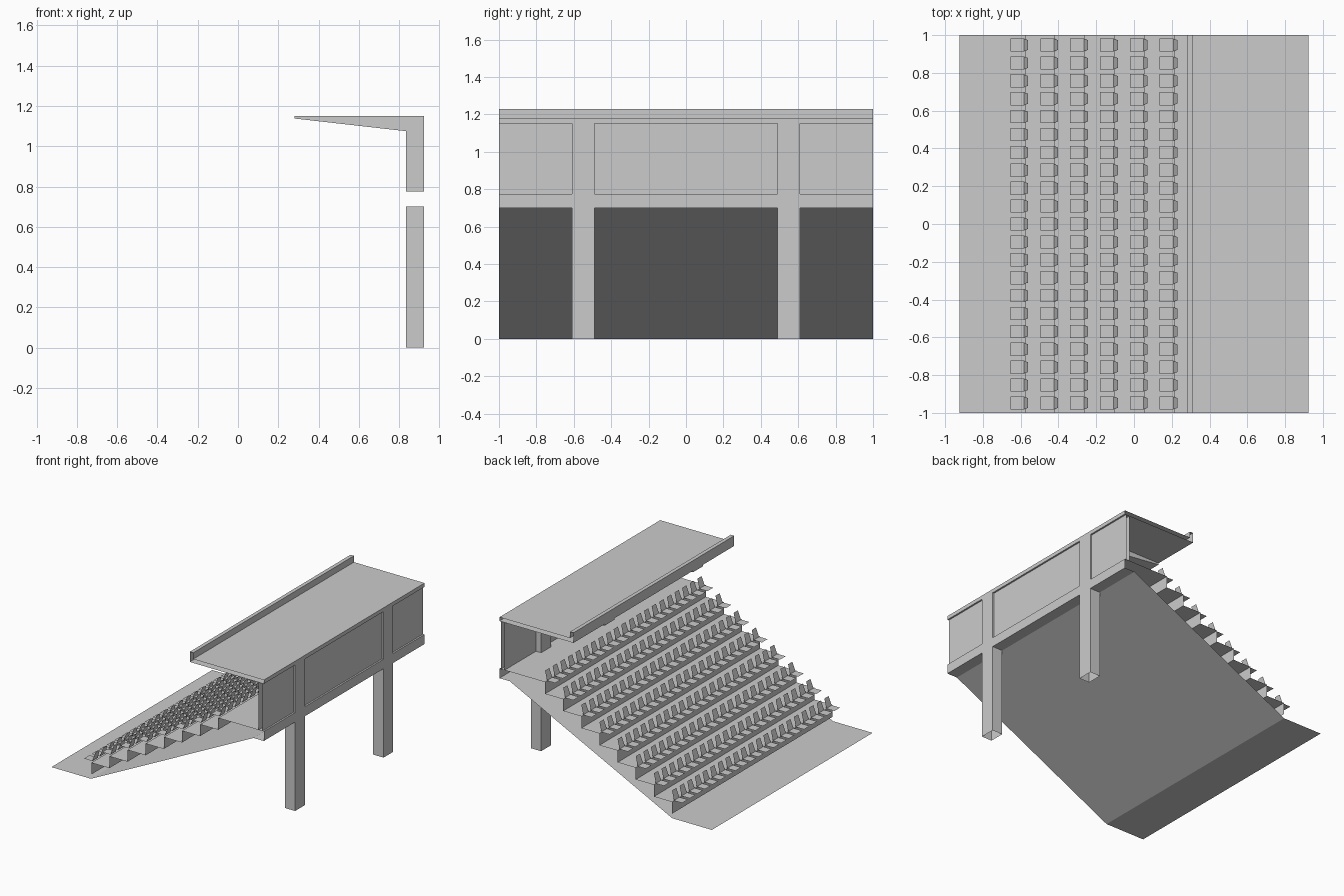
import bpy, bmesh

cube = bpy.data.objects.get("Cube")
if cube:
    bpy.data.objects.remove(cube, do_unlink=True)

grey = bpy.data.materials.new("concrete_grey")
grey.use_nodes = True
tone = (0.6, 0.6, 0.6, 1)
grey.diffuse_color = tone
grey.node_tree.nodes["Principled BSDF"].inputs["Base Color"].default_value = tone


def finish(name, bm):
    mesh = bpy.data.meshes.new(name)
    bm.to_mesh(mesh)
    bm.free()
    mesh.materials.append(grey)
    obj = bpy.data.objects.new(name, mesh)
    bpy.context.scene.collection.objects.link(obj)
    return obj


def add_strip(bm, profile, y0=-1, y1=1):
    """Sweep an open x-z profile along y; the visible side is on its left."""
    near = [bm.verts.new((x, y0, z)) for x, z in profile]
    far = [bm.verts.new((x, y1, z)) for x, z in profile]
    for i in range(len(profile) - 1):
        bm.faces.new((near[i], near[i + 1], far[i + 1], far[i]))
    return near, far


def sheet(name, profile):
    bm = bmesh.new()
    add_strip(bm, profile)
    return finish(name, bm)


def solid(name, outline, y0, y1):
    """Closed prism from a clockwise x-z outline."""
    bm = bmesh.new()
    near, far = add_strip(bm, outline, y0, y1)
    bm.faces.new((near[0], near[-1], far[-1], far[0]))
    bm.faces.new(near[::-1])
    bm.faces.new(far)
    bmesh.ops.recalc_face_normals(bm, faces=bm.faces)
    return finish(name, bm)


# Main levels and positions
back, inner = 0.925, 0.835
floor_z, beam_z, soffit_z, roof_z = 0.775, 0.70, 1.15, 1.18
rows, run, first_x, first_z = 8, 0.158, -0.578, 0.127
rise = (floor_z - first_z) / (rows - 1)

# Ground apron and sloping underside
sheet("ground_apron", [(-0.925, 0), (-0.58, 0)])
sheet("sloping_underside", [(inner, beam_z), (-0.58, 0)])

# Stepped terrace ending in the upper floor
steps = []
for i in range(rows):
    x, z = first_x + i * run, first_z + i * rise
    steps += [(x, z - rise), (x, z)]
steps.append((back, floor_z))
sheet("terrace_steps", steps)

# Edge beam behind the upper floor
sheet("edge_beam", [(back, floor_z), (back, beam_z), (inner, beam_z)])

# Roof slab with front lip
sheet("roof", [(back, soffit_z), (0.28, soffit_z), (0.28, 1.23), (0.31, 1.23),
               (0.31, roof_z), (back, roof_z), (back, soffit_z)])

# Rear wall panels, outside and inside skins
sheet("rear_wall_outer", [(0.912, soffit_z), (0.912, floor_z)])
sheet("rear_wall_inner", [(0.88, floor_z), (0.88, soffit_z)])

# Two frames: open-ended lower pillar, upper post with tapered roof bracket
for side, yc in (("right", -0.55), ("left", 0.55)):
    y0, y1 = yc - 0.06, yc + 0.06
    solid("roof_frame_" + side,
          [(0.28, soffit_z), (back, soffit_z), (back, floor_z),
           (inner, floor_z), (inner, 1.075), (0.28, 1.138)], y0, y1)
    bm = bmesh.new()
    corners = [(inner, y0), (back, y0), (back, y1), (inner, y1)]
    low = [bm.verts.new((x, y, 0)) for x, y in corners]
    top = [bm.verts.new((x, y, beam_z)) for x, y in corners]
    for i in range(4):
        j = (i + 1) % 4
        bm.faces.new((low[i], low[j], top[j], top[i]))
    finish("pillar_" + side, bm)

# Rows of seats: flat pan and tapered, tilted backrest
seats = 21
pitch = 1.895 / (seats - 1)
for r in range(rows):
    bm = bmesh.new()
    x, z = first_x + r * run, first_z + r * rise + 0.006
    for s in range(seats):
        y = (s - (seats - 1) / 2) * pitch
        add_strip(bm, [(x - 0.076, z), (x - 0.002, z)], y - 0.035, y + 0.035)
        near, far = add_strip(bm, [(x + 0.018, z + 0.07), (x - 0.004, z)],
                              y - 0.033, y + 0.033)
        near[0].co.y += 0.007
        far[0].co.y -= 0.007
    bmesh.ops.reverse_faces(bm, faces=[f for f in bm.faces if f.normal.z < 0])
    finish("seat_row_%d" % (r + 1), bm)
